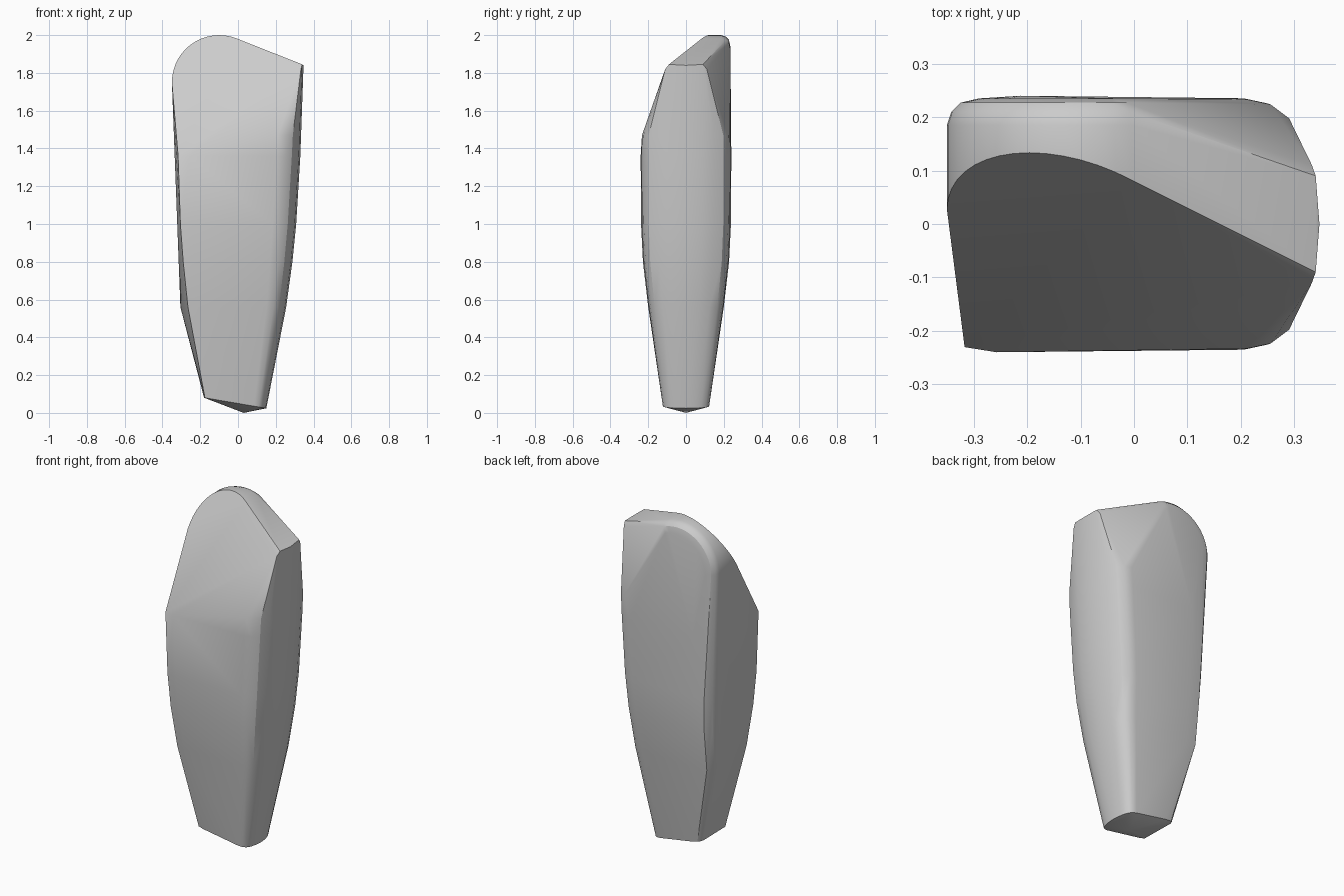
import bpy, bmesh, math

cube = bpy.data.objects.get("Cube")
if cube:
    bpy.data.objects.remove(cube)

grey = bpy.data.materials.new("stone_grey")
grey.use_nodes = True
grey.diffuse_color = (0.6, 0.6, 0.6, 1)
grey.node_tree.nodes["Principled BSDF"].inputs["Base Color"].default_value = (0.6, 0.6, 0.6, 1)


def ring(z, front_left, left, left_back, right, depth, tilt=0):
    """Cross-section: sharp front left, softly rounded right, rounded back left."""
    k = depth / 0.24
    pts = [(front_left, -depth * 0.96), (front_left + 0.06 * k, -depth)]
    for side in (-1, 1):
        for inset, share in ((0.125, 0.98), (0.08, 0.94), (0.045, 0.83), (0.022, 0.62), (0.008, 0.36)):
            pts.append((right - inset * k, side * share * depth))
    pts += [(right, 0), (left + 0.12 * k, depth), (left + 0.04 * k, depth * 0.96),
            (left + 0.01 * k, (left_back + depth) / 2), (left, left_back)]
    return [(x, y, z - tilt * x) for x, y in pts]


def slope_y(x, z):
    """Depth of the sloping front facet."""
    return 0.12 - 0.267 * (x + 0.1) + 0.64 * (z - 2)


# Tapered body, with a shallow point underneath
points = [(0.03, 0, 0)]
points += ring(0.05, -0.175, -0.18, 0.09, 0.15, 0.125, tilt=0.17)
points += ring(0.56, -0.265, -0.305, 0.10, 0.255, 0.20)
points += ring(0.80, -0.290, -0.311, 0.13, 0.288, 0.228)
points += ring(1.00, -0.305, -0.319, 0.15, 0.308, 0.238)
points += ring(1.36, -0.317, -0.332, 0.17, 0.330, 0.24)
# Upper right shoulder of the body
points += [p for p in ring(1.47, -0.3, -0.33, 0.17, 0.335, 0.238) if p[0] > 0.15]

# Arched top, rounded over towards the back
arch = [(-0.1 + 0.25 * math.cos(a), 1.75 + 0.25 * math.sin(a))
        for a in (math.radians(180 - 7.5 * i) for i in range(16))]
for x, z in arch:
    dx, dz = (x + 0.1) / 0.25, (z - 1.75) / 0.25
    points.append((x, slope_y(x, z), z))
    for inset, y in ((0, 0.185), (0.008, 0.21), (0.025, 0.227), (0.06, 0.235)):
        points.append((x - inset * dx, y, z - inset * dz))

# Low right end of the top
points += [(0.34, s * 0.09, 1.845) for s in (-1, 1)]
points += [(0.333, s * 0.11, 1.82) for s in (-1, 1)]
points.append((0.347, 0, 1.84))

# Wrap the sections in one convex skin
bm = bmesh.new()
for p in points:
    bm.verts.new(p)
result = bmesh.ops.convex_hull(bm, input=bm.verts)
loose = [v for v in bm.verts if not v.link_faces]
bmesh.ops.delete(bm, geom=loose, context="VERTS")
bmesh.ops.dissolve_limit(bm, angle_limit=math.radians(1), verts=bm.verts, edges=bm.edges)
bmesh.ops.recalc_face_normals(bm, faces=bm.faces)
mesh = bpy.data.meshes.new("tapered_stone")
bm.to_mesh(mesh)
bm.free()
mesh.materials.append(grey)
stone = bpy.data.objects.new("tapered_stone", mesh)
bpy.context.collection.objects.link(stone)

bpy.context.view_layer.objects.active = stone
stone.select_set(True)
bpy.ops.object.shade_smooth_by_angle(angle=math.radians(28))
